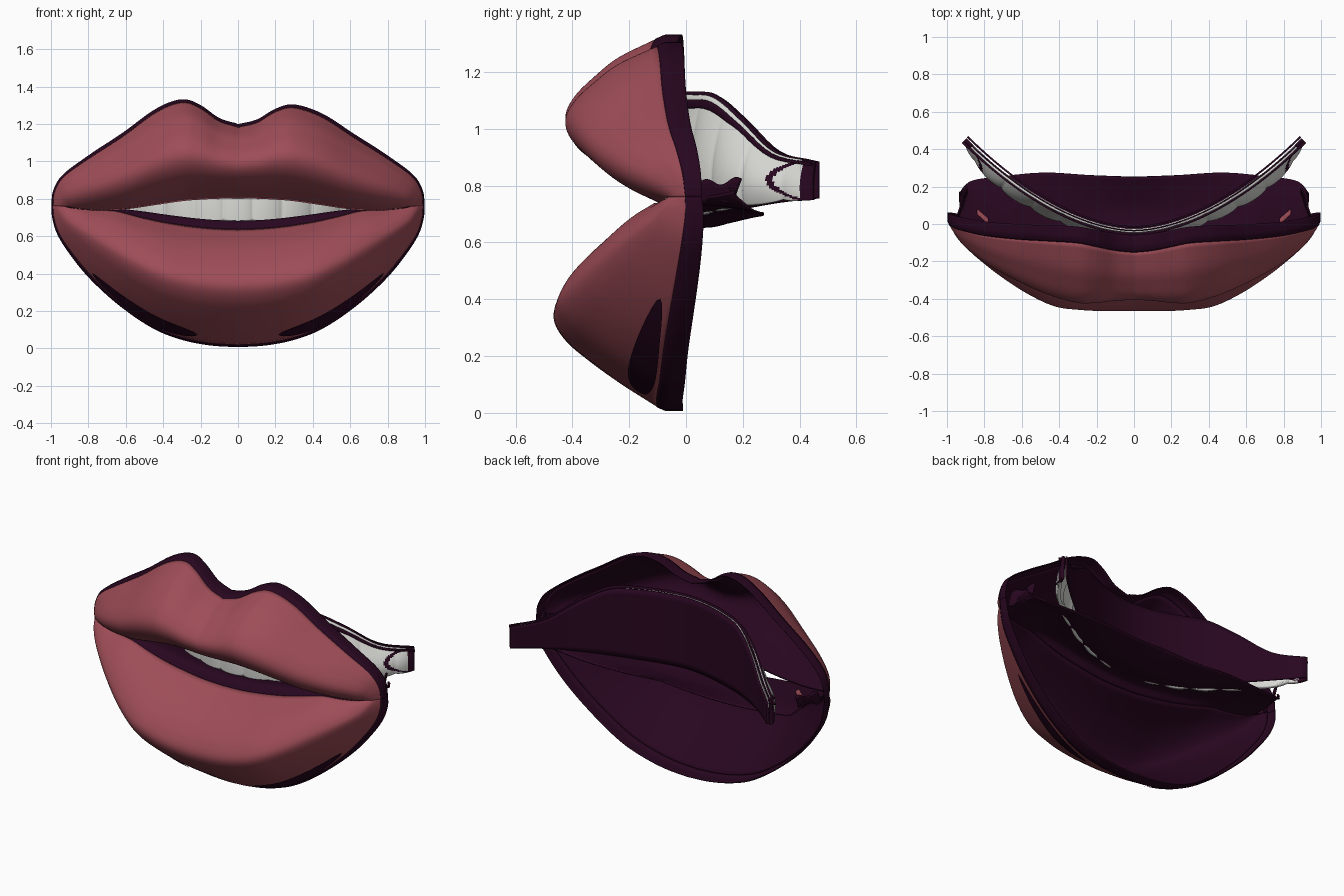
import bpy, bmesh, math

cube = bpy.data.objects.get("Cube")
if cube:
    bpy.data.objects.remove(cube, do_unlink=True)


def material(name, rgb, rough=0.6):
    m = bpy.data.materials.new(name)
    m.use_nodes = True
    color = (*rgb, 1.0)
    m.diffuse_color = color
    node = m.node_tree.nodes["Principled BSDF"]
    node.inputs["Base Color"].default_value = color
    node.inputs["Roughness"].default_value = rough
    return m


ROSE = material("rose lip", (0.34, 0.073, 0.095))
PLUM = material("dark plum", (0.021, 0.002, 0.014))
IVORY = material("tooth white", (0.72, 0.72, 0.69))


def spline(vals, t):
    """Smooth curve through evenly spaced values, t from zero to one."""
    n = len(vals) - 1
    f = min(max(t, 0), 1) * n
    i = min(int(f), n - 1)
    f -= i
    b, c = vals[i], vals[i + 1]
    a = vals[i - 1] if i else 2 * b - c
    d = vals[i + 2] if i + 2 <= n else 2 * c - b
    return b + f * (c - a + f * (2 * a - 5 * b + 4 * c - d + f * (3 * (b - c) + d - a))) / 2


def sheet(name, func, nu, nv, mats, paint=None, thick=0, back=0):
    """Front-facing grid surface: func(u in -1..1, v in 0..1) gives a point."""
    bm = bmesh.new()
    rows = [[bm.verts.new(func(2 * i / nu - 1, j / nv)) for i in range(nu + 1)]
            for j in range(nv + 1)]
    for j in range(nv):
        for i in range(nu):
            f = bm.faces.new((rows[j][i], rows[j][i + 1], rows[j + 1][i + 1], rows[j + 1][i]))
            f.smooth = True
            if paint:
                f.material_index = paint(2 * (i + 0.5) / nu - 1, (j + 0.5) / nv)
    bm.normal_update()
    if sum(f.normal.y * f.calc_area() for f in bm.faces) > 0:
        bmesh.ops.reverse_faces(bm, faces=bm.faces[:])
    me = bpy.data.meshes.new(name)
    bm.to_mesh(me)
    bm.free()
    ob = bpy.data.objects.new(name, me)
    bpy.context.collection.objects.link(ob)
    for m in mats:
        me.materials.append(m)
    if thick:
        mod = ob.modifiers.new("thickness", "SOLIDIFY")
        mod.thickness = thick
        mod.offset = -1
        mod.material_offset = back
        mod.material_offset_rim = back


# Half outlines of each lip, from the middle to the corner
UPPER = dict(
    ox=[0, .1, .2, .3, .45, .62, .8, .93, .98, .99],
    oy=[-.15, -.14, -.12, -.1, -.09, -.08, -.06, -.03, -.01, 0],
    oz=[1.185, 1.21, 1.268, 1.29, 1.24, 1.13, 1.015, .92, .84, .76],
    ix=[0, .1, .2, .3, .45, .6, .75, .86, .91, .93],
    iy=[-.1, -.1, -.1, -.1, -.1, -.1, -.09, -.08, -.07, -.06],
    iz=[.8, .8, .795, .787, .765, .744, .739, .748, .757, .76],
    crest=[-.405, -.41, -.42, -.42, -.38, -.31, -.22, -.13, -.07, -.04],
    bulge=[0, .42, .68, .89, 1, .97, .8, .48, 0])
LOWER = dict(
    ox=[0, .15, .3, .45, .62, .78, .9, .96, .985, .99],
    oy=[-.1, -.1, -.1, -.09, -.075, -.05, -.025, -.01, 0, 0],
    oz=[.02, .03, .06, .12, .235, .38, .525, .62, .7, .76],
    ix=[0, .13, .26, .4, .53, .66, .78, .87, .91, .93],
    iy=[-.15, -.15, -.145, -.14, -.13, -.115, -.1, -.085, -.07, -.06],
    iz=[.637, .642, .655, .677, .705, .736, .74, .748, .755, .76],
    crest=[-.465, -.466, -.46, -.44, -.37, -.275, -.18, -.11, -.07, -.04],
    bulge=[0, .34, .64, .89, 1, .91, .71, .42, 0])


def edge(lip, kind, u):
    t = abs(u)
    x, y, z = (spline(lip[kind + axis], t) for axis in "xyz")
    if lip is UPPER and kind == "o" and u < 0:      # one peak stands a little taller
        z += 0.028 * math.exp(-((x - 0.32) / 0.2) ** 2)
    return math.copysign(x, u), y, z


def lip_point(lip):
    def point(u, v):
        o, i = edge(lip, "o", u), edge(lip, "i", u)
        x, y, z = (a + (b - a) * v for a, b in zip(o, i))
        depth = spline(lip["crest"], abs(u)) - (o[1] + i[1]) / 2
        return x, y + min(depth, 0) * spline(lip["bulge"], v), z
    return point


# Dark rim behind each lip's outer edge
def rim_point(lip):
    def point(u, v):
        x, y, z = edge(lip, "o", u)
        grow = 0.014 * min(1, 3 * v)
        away = max(-1, min(1, (z - 0.76) / 0.3))
        width = 0.093 - 0.035 * u * u
        return x * (1 + 0.6 * grow), y - 0.003 + width * v, z + grow * away
    return point


for label, lip in (("upper", UPPER), ("lower", LOWER)):
    sheet(label + "_lip", lip_point(lip), 120, 40, (ROSE, PLUM), thick=0.015, back=1)
    sheet(label + "_rim", rim_point(lip), 120, 8, (PLUM,), thick=0.006)


# Lens-shaped dark patch lying along each lower flank
def flank_point(side):
    def point(u, v):
        half = 0.05 * math.sqrt(max(0, 1 - u * u))
        x, y, z = lip_point(LOWER)(side * (0.36 + 0.2 * u), 0.062 + half * (2 * v - 1))
        return x + side * 0.003, y - 0.005, z - 0.005
    return point


# Dark lining that runs from the lower lip back into the mouth
def lining_point(u, v):
    x, y, z = edge(LOWER, "i", u)
    t = abs(u)
    rise = 0.045 * max(0, 1 - (x / 0.7) ** 4)
    y_back = spline([.25, .26, .275, .255, .225, .15], t)
    z_back = spline([.71, .70, .705, .71, .725, .79], t)
    ys = [y, y + 0.05, 0.06, 0.16, y_back]
    zs = [z, z + rise, z + 0.5 * rise, (z + z_back) / 2 + 0.005, z_back]
    return x, spline(ys, v), spline(zs, v)


sheet("mouth_lining", lining_point, 80, 24, (PLUM,), thick=0.008)


# Ragged dark flaps at the mouth corners
def flap_point(side):
    def point(u, v):
        return (side * (0.94 - 0.05 * v), 0.03 + 0.15 * v + 0.015 * u,
                0.775 + 0.01 * v + u * (0.035 + 0.012 * math.sin(9 * v)))
    return point


# Small rose slivers set into the lining near the corners
def sliver_point(side):
    def point(u, v):
        x, y, z = lining_point(side * (0.7 + 0.035 * u), 0.42 + 0.06 * u + 0.07 * v)
        return x, y, z + 0.006
    return point


for label, side in (("left", 1), ("right", -1)):
    sheet(label + "_flank_patch", flank_point(side), 40, 8, (PLUM,))
    sheet(label + "_corner_flap", flap_point(side), 4, 12, (PLUM,), thick=0.008)
    sheet(label + "_corner_sliver", sliver_point(side), 6, 4, (ROSE,), thick=0.02)


# Arched row of teeth
def arch(x):
    return -0.045 + 0.49 * (abs(x) / 0.91) ** 1.8


def arch_point(shift, bumps=False):
    def point(u, v):
        x = 0.91 * u
        t = abs(u)
        top = spline([1.12, 1.12, 1.12, 1.11, 1.03, .92, .885], t)
        low = spline([.68, .68, .685, .7, .72, .74, .755], t)
        z = low + (top - low) * v
        slope = 0.97 * t ** 0.8 * math.copysign(1, u)
        length = math.hypot(1, slope)
        out = shift
        if bumps:
            lobe = abs(math.cos(math.pi * x / 0.15)) ** 0.5
            body = math.sin(math.pi * min(1, v * 0.7 + 0.3)) * (1 - t ** 10)
            out += (0.016 * lobe + 0.015 + 0.045 * min(1, t * 1.4)) * body
            z -= 0.012 * (lobe - 0.5) * max(0, 1 - 4 * v)
        return x + out * slope / length, arch(x) - out / length, z
    return point


def tooth_paint(u, v):
    # Dark end caps, and a dark crescent round the last tooth
    t = abs(u)
    crescent = abs(t - 0.865 - 0.11 * (2 * v - 1) ** 2) < 0.013
    return int(t > 0.965 or crescent)


sheet("teeth", arch_point(0, True), 240, 32, (IVORY, PLUM), tooth_paint, thick=0.02)
sheet("teeth_backing", arch_point(-0.024), 60, 12, (PLUM,), thick=0.01)


# Dark gum line, and a dark strip between the two white top edges
def band_point(low, high, shift):
    base = arch_point(shift)
    return lambda u, v: base(u, low + (high - low) * v)


sheet("gum_band", band_point(0.89, 0.96, 0.016), 60, 3, (PLUM,), thick=0.016)
sheet("gum_top_line", band_point(0.97, 1.025, -0.006), 60, 2, (PLUM,), thick=0.008)
